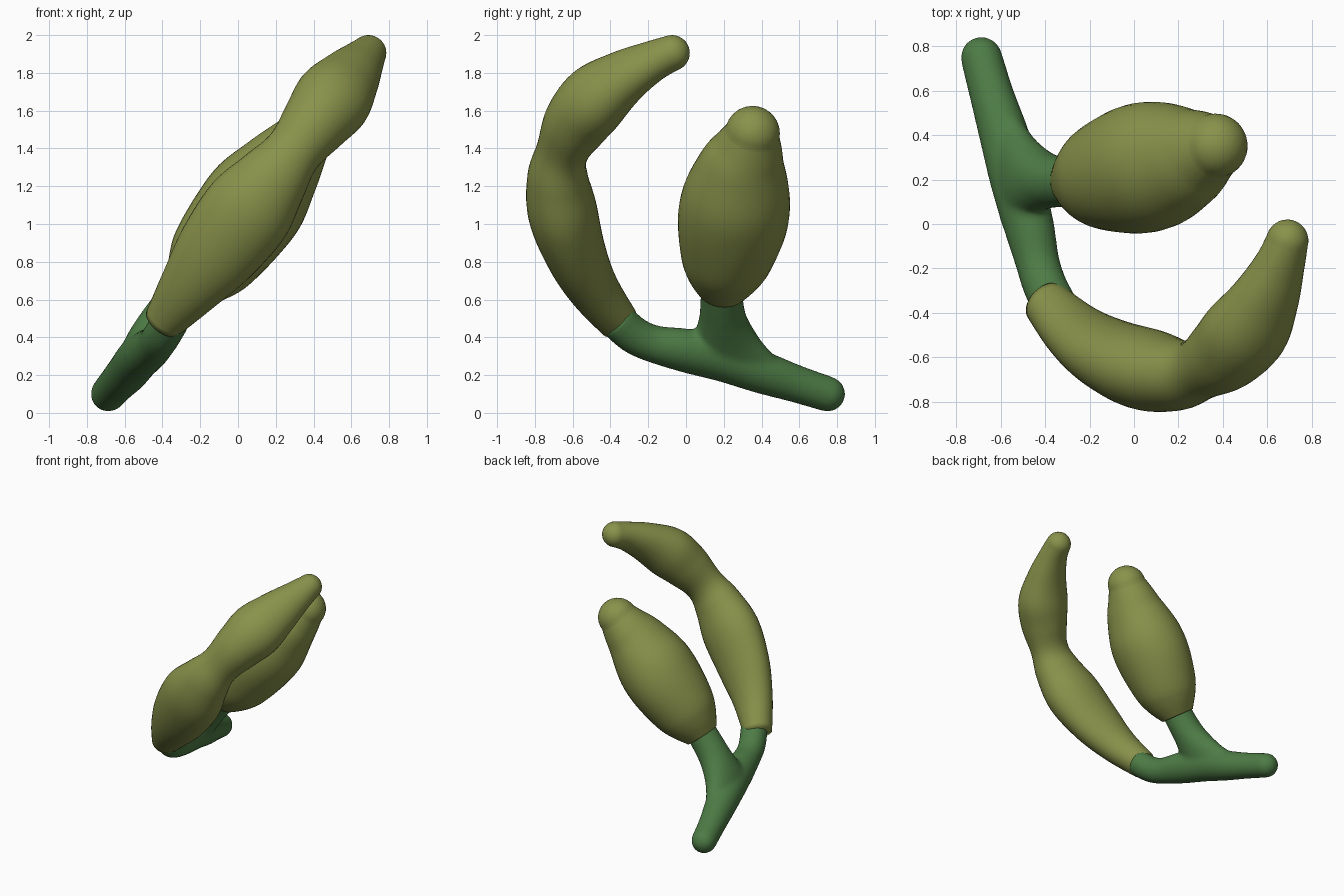
import bpy, bmesh, math
from mathutils import Vector

if "Cube" in bpy.data.objects:
    bpy.data.objects.remove(bpy.data.objects["Cube"])

# The whole sprig lies in one slanted plane; N is that plane's normal
N = Vector((-0.794, 0.0, 0.607))


def on_plane(y, z):
    return Vector((-0.685 + (z - 0.1) * 0.762, y, z))


def spline(st, steps=6):
    """Catmull-Rom through stations of (x, y, z, in-plane radius, normal radius)."""
    out = []
    for i in range(len(st) - 1):
        p0, p1, p2, p3 = (st[max(i - 1, 0)], st[i], st[i + 1],
                          st[min(i + 2, len(st) - 1)])
        for k in range(steps):
            t = k / steps
            out.append([0.5 * (2 * b + (c - a) * t + (2 * a - 5 * b + 4 * c - d) * t * t
                               + (3 * b - a - 3 * c + d) * t ** 3)
                        for a, b, c, d in zip(p0, p1, p2, p3)])
    out.append(list(st[-1]))
    return out


def sweep(bm, stations, round_end=True, sides=40):
    """Loft elliptical rings along a path, with a flat start and a round end."""
    pts = spline(stations)
    pos = [Vector(p[:3]) for p in pts]
    rings = []
    for i, p in enumerate(pts):
        t = (pos[min(i + 1, len(pos) - 1)] - pos[max(i - 1, 0)]).normalized()
        rings.append((pos[i], t, p[3], p[4]))
    if round_end:
        c, t, a, b = rings[-1]
        for k in range(1, 9):
            ang = math.radians(88) * k / 8
            rings.append((c + t * a * math.sin(ang), t,
                          a * math.cos(ang), b * math.cos(ang)))
    loops = []
    for c, t, a, b in rings:
        side = N.cross(t).normalized()
        up = t.cross(side)
        loops.append([bm.verts.new(c + side * a * math.cos(2 * math.pi * j / sides)
                                   + up * b * math.sin(2 * math.pi * j / sides))
                      for j in range(sides)])
    for l0, l1 in zip(loops, loops[1:]):
        for j in range(sides):
            k = (j + 1) % sides
            bm.faces.new((l0[j], l0[k], l1[k], l1[j]))
    bm.faces.new(loops[0][::-1])
    bm.faces.new(loops[-1])


def make(name, paths, mat):
    bm = bmesh.new()
    for stations, round_end in paths:
        sweep(bm, stations, round_end)
    bmesh.ops.recalc_face_normals(bm, faces=bm.faces)
    me = bpy.data.meshes.new(name)
    bm.to_mesh(me)
    bm.free()
    me.materials.append(mat)
    me.polygons.foreach_set("use_smooth", [True] * len(me.polygons))
    ob = bpy.data.objects.new(name, me)
    bpy.context.collection.objects.link(ob)
    return ob


def material(name, color):
    m = bpy.data.materials.new(name)
    m.diffuse_color = (*color, 1)
    m.use_nodes = True
    m.node_tree.nodes["Principled BSDF"].inputs["Base Color"].default_value = m.diffuse_color
    return m


green = material("stem_green", (0.075, 0.2, 0.06))
olive = material("pod_olive", (0.25, 0.29, 0.07))

# Forked stem: main stalk plus a flared side branch, blended together
stalk = [(-0.35, -0.375, 0.50, .10, .10), (-0.40, -0.28, 0.415, .10, .10),
         (-0.435, -0.17, 0.365, .10, .10), (-0.475, 0.0, 0.33, .12, .11),
         (-0.53, 0.2, 0.285, .125, .115), (-0.585, 0.4, 0.215, .115, .11),
         (-0.64, 0.58, 0.155, .10, .10), (-0.687, 0.75, 0.10, .094, .094)]
branch = [(-0.54, 0.21, 0.28, .27, .10), (-0.48, 0.205, 0.38, .185, .11),
          (-0.40, 0.195, 0.49, .13, .115), (-0.33, 0.19, 0.58, .115, .115),
          (-0.26, 0.19, 0.67, .112, .112)]
stem = make("stem", [(stalk, True), (branch, False)], green)
rem = stem.modifiers.new("blend", 'REMESH')
rem.mode = 'VOXEL'
rem.voxel_size = 0.014
rem.use_smooth_shade = True
sm = stem.modifiers.new("soften", 'SMOOTH')
sm.factor = 0.5
sm.iterations = 14


def pod(name, rows):
    return make(name, [([(*on_plane(y, z), a, b) for y, z, a, b in rows], True)], olive)


# Long curved pod with a waist: (y, z, in-plane radius, normal radius)
pod("long_pod", [
    (-0.355, 0.48, .107, .107), (-0.49, 0.66, .132, .165), (-0.585, 0.85, .16, .22),
    (-0.655, 1.07, .183, .24), (-0.68, 1.25, .16, .19), (-0.655, 1.385, .138, .152),
    (-0.585, 1.53, .172, .18), (-0.48, 1.66, .178, .205), (-0.33, 1.775, .138, .165),
    (-0.18, 1.86, .105, .12), (-0.075, 1.905, .095, .095)])

# Plump pod with a rounded tip
pod("plump_pod", [
    (0.19, 0.635, .125, .125), (0.2, 0.72, .195, .19), (0.215, 0.82, .245, .24),
    (0.245, 1.0, .29, .27), (0.268, 1.15, .285, .27), (0.298, 1.3, .237, .22),
    (0.33, 1.4, .187, .18), (0.352, 1.48, .145, .145)])
